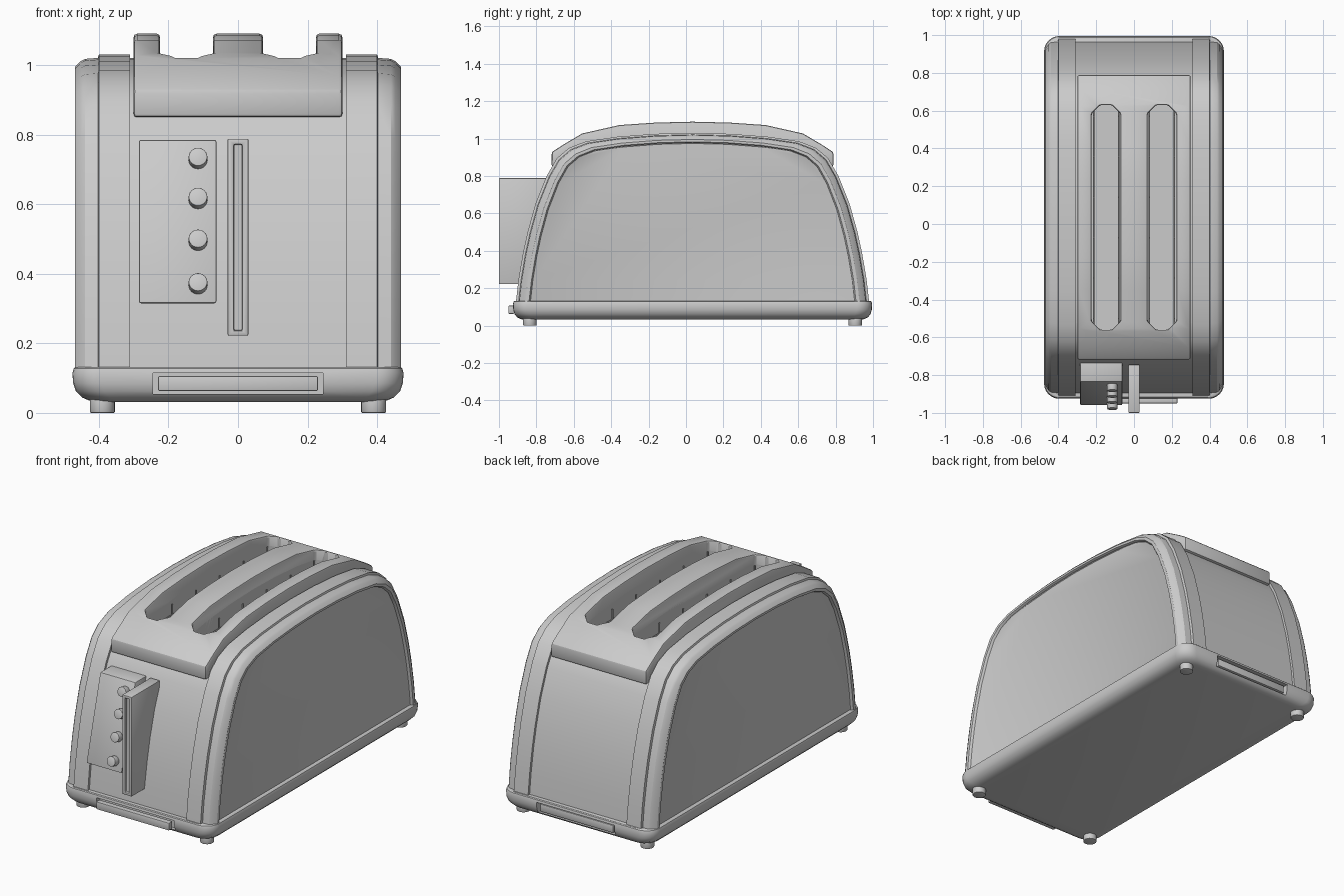
import bpy, bmesh, math
from mathutils import Matrix

cube = bpy.data.objects.get("Cube")
if cube:
    bpy.data.objects.remove(cube)

mat = bpy.data.materials.new("light gray")
mat.use_nodes = True
GRAY = (0.6, 0.6, 0.6, 1)
mat.diffuse_color = GRAY
mat.node_tree.nodes["Principled BSDF"].inputs["Base Color"].default_value = GRAY
MID = 0.035  # centre of the housing along y


def finish(name, bm, bevel=0.0, cutters=(), segments=2, angle=35):
    """Turn a bmesh into an object, cut it, bevel it and shade it."""
    bmesh.ops.recalc_face_normals(bm, faces=bm.faces)
    me = bpy.data.meshes.new(name)
    bm.to_mesh(me)
    bm.free()
    ob = bpy.data.objects.new(name, me)
    bpy.context.collection.objects.link(ob)
    me.materials.append(mat)
    bpy.ops.object.select_all(action='DESELECT')
    ob.select_set(True)
    bpy.context.view_layer.objects.active = ob
    for c in cutters:
        m = ob.modifiers.new("cut", 'BOOLEAN')
        m.operation, m.solver, m.object = 'DIFFERENCE', 'EXACT', c
        bpy.ops.object.modifier_apply(modifier=m.name)
    if bevel:
        m = ob.modifiers.new("bevel", 'BEVEL')
        m.width, m.segments = bevel, segments
        m.limit_method, m.angle_limit = 'ANGLE', math.radians(angle)
        bpy.ops.object.modifier_apply(modifier=m.name)
    bpy.ops.object.shade_smooth_by_angle(angle=math.radians(30))
    return ob


def loft(rings):
    """Skin closed rings of points and cap both ends."""
    bm = bmesh.new()
    rows = [[bm.verts.new(p) for p in r] for r in rings]
    for a, b in zip(rows, rows[1:]):
        for i in range(len(a)):
            j = (i + 1) % len(a)
            bm.faces.new((a[i], a[j], b[j], b[i]))
    bm.faces.new(rows[0])
    bm.faces.new(rows[-1])
    return bm


def prism(pts, x0, x1):
    return loft([[(x, y, z) for y, z in pts] for x in (x0, x1)])


def box(x0, x1, y0, y1, z0, z1):
    return prism([(y0, z0), (y1, z0), (y1, z1), (y0, z1)], x0, x1)


def cylinder(radius, depth, matrix, sides=24):
    bm = bmesh.new()
    bmesh.ops.create_cone(bm, cap_ends=True, segments=sides, radius1=radius,
                          radius2=radius, depth=depth, matrix=matrix)
    return bm


def mirrored(half):
    """Full arch from half-width and height pairs, bottom to apex."""
    return [(MID + w, z) for w, z in half] + [(MID - w, z) for w, z in half[-2::-1]]


ARCH = [(.945, .12), (.93, .25), (.907, .385), (.882, .5), (.84, .65), (.78, .8),
        (.725, .895), (.66, .95), (.57, .985), (.4, 1.01), (.2, 1.025), (0, 1.03)]
HOOD = [(.753, .85), (.753, .927), (.69, .968), (.59, 1.027), (.39, 1.072),
        (.2, 1.085), (0, 1.09)]


def arch(k):
    """Arch shrunk inward; k = 1 is the side panel outline."""
    return mirrored([(w * (1 - .088 * k), .12 + (z - .12) * (1 - .062 * k)) for w, z in ARCH])


# Slot cutters: long octagons
def octagon(cx, hx, y0, y1, c, z):
    return [(cx - hx, y0 + c, z), (cx - hx + c, y0, z), (cx + hx - c, y0, z), (cx + hx, y0 + c, z),
            (cx + hx, y1 - c, z), (cx + hx - c, y1, z), (cx - hx + c, y1, z), (cx - hx, y1 - c, z)]


SLOTS = (-.148, .148)
cutters = [finish("slot_cutter", loft([octagon(cx, .076, -.56, .63, .045, z) for z in (.3, 1.3)]))
           for cx in SLOTS]

# Central housing and raised hood around the slots
finish("central_body", prism(arch(.17), -.33, .33), cutters=cutters)
finish("slot_hood", prism(mirrored(HOOD), -.3, .3), .012, cutters)
for c in cutters:
    bpy.data.objects.remove(c)

# Stepped end shells with recessed side panels
STEPS = [(.31, 0), (.4, 0), (.403, .17), (.44, .22), (.452, .33), (.468, .62),
         (.468, .84), (.462, .9), (.455, .93), (.452, 1)]
for side, s in (("left", 1), ("right", -1)):
    finish(side + "_shell", loft([[(s * x, y, z) for y, z in arch(k)] for x, k in STEPS]))

# Wire guards inside the slots
for cx in SLOTS:
    bm = bmesh.new()
    for sx in (-1, 1):
        x = cx + sx * .066
        for i in range(6):
            bmesh.ops.create_cone(bm, cap_ends=True, segments=8, radius1=.004, radius2=.004, depth=.68,
                                  matrix=Matrix.Translation((x, -.5 + i * .214, .64)))
        bmesh.ops.create_cone(bm, cap_ends=True, segments=8, radius1=.004, radius2=.004, depth=1.14,
                              matrix=Matrix.Translation((x, MID, .92)) @ Matrix.Rotation(math.pi / 2, 4, 'X'))
    finish("wire_guard", bm)


# Base tray with rounded corners and curved underside
def rounded(inset, z, r=.08, n=6):
    hx, hy = .476 - inset, .96 - inset * .8
    pts = []
    for q, (sx, sy) in enumerate([(1, 1), (-1, 1), (-1, -1), (1, -1)]):
        for i in range(n + 1):
            a = (q + i / n) * math.pi / 2
            pts.append((sx * (hx - r) + r * math.cos(a), MID + sy * (hy - r) + r * math.sin(a), z))
    return pts


BASE = [(.07, .032), (.05, .035), (.028, .044), (.01, .062), (.002, .085), (0, .115), (.004, .128), (.01, .132)]
recesses = [finish("recess_cutter", box(-.245, .245, y - .035, y + .035, .055, .115)) for y in (MID - .96, MID + .96)]
finish("base", loft([rounded(i, z) for i, z in BASE]), cutters=recesses)
for c in recesses:
    bpy.data.objects.remove(c)

# Crumb tray fronts, at both ends
for end, s in (("front", -1), ("back", 1)):
    y = MID + s * .955
    finish(end + "_crumb_tray", box(-.23, .23, y - .03, y + .002, .063, .106) if s < 0
           else box(-.23, .23, y - .04, y - .005, .063, .106), .004)

# Feet
for x in (-.39, .39):
    for y in (MID - .87, MID + .87):
        finish("foot", cylinder(.036, .05, Matrix.Translation((x, y, .025))), .004)

# Sloped control panel and its buttons
finish("control_panel", prism([(-.7, .785), (-.835, .785), (-.96, .315), (-.8, .315)], -.285, -.062), .006)
tilt = math.atan2(.125, .47)
for z in (.37, .495, .615, .73):
    y = -.96 + (z - .315) * .125 / .47
    m = Matrix.Translation((-.115, y - .01, z)) @ Matrix.Rotation(math.pi / 2 - tilt, 4, 'X')
    finish("button", cylinder(.027, .05, m), .003)

# Lever fin with a groove down its front edge
groove = finish("groove_cutter", box(-.012, .012, -1.1, -.985, .237, .772))
finish("lever", box(-.03, .03, -1, -.745, .222, .788), .004, [groove])
bpy.data.objects.remove(groove)
